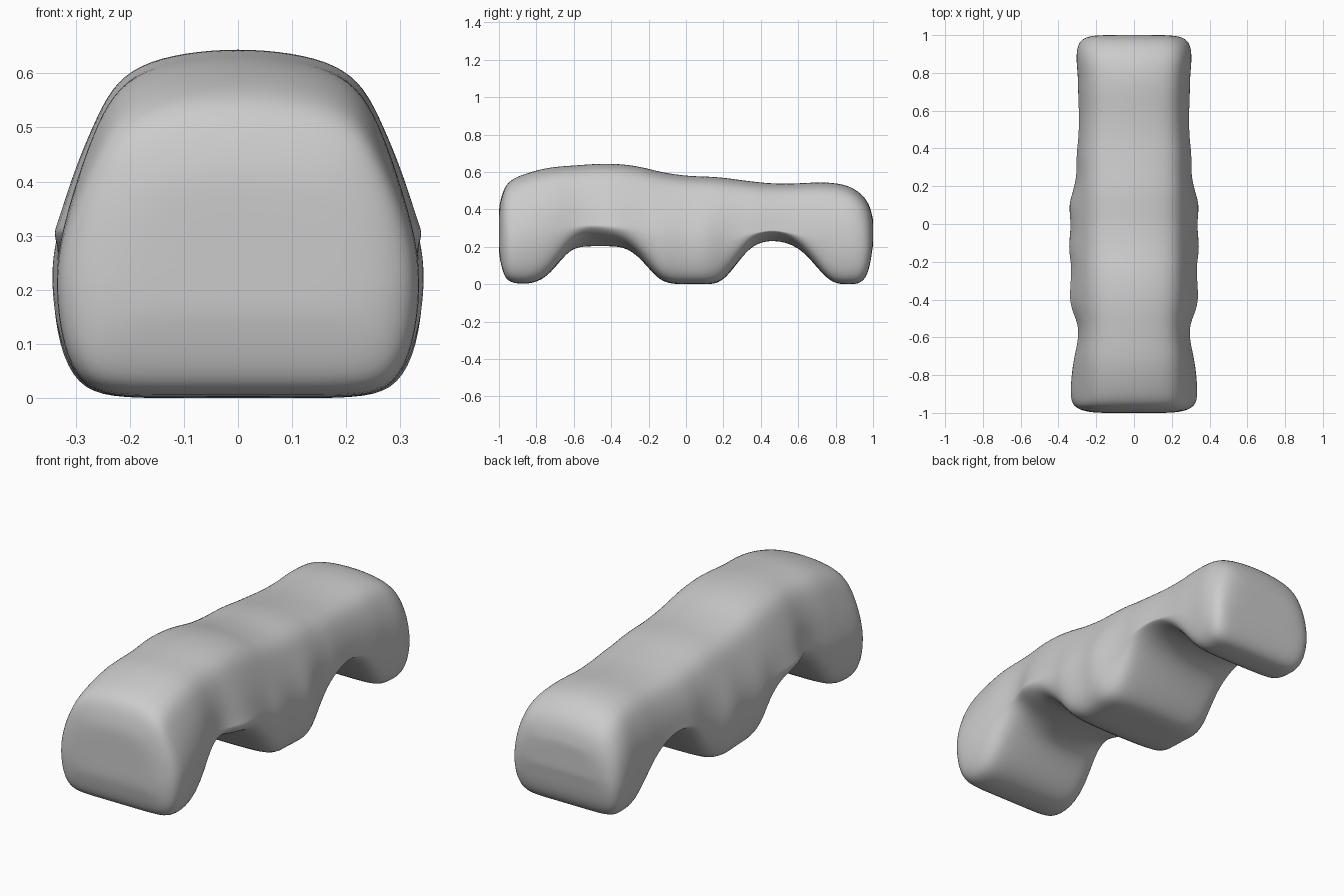
import bpy, bmesh

# Stations along the body: y, top z, bottom z, half width, raised lower edge in arches
STATIONS = [
    (-0.992, 0.45, 0.12, 0.26, 0), (-0.972, 0.52, 0.035, 0.31, 0),
    (-0.93, 0.57, 0.0, 0.34, 0), (-0.79, 0.615, 0.0, 0.33, 0),
    (-0.70, 0.63, 0.085, 0.315, 0.01), (-0.62, 0.635, 0.19, 0.295, 0.05),
    (-0.53, 0.642, 0.20, 0.29, 0.12), (-0.43, 0.648, 0.20, 0.345, 0.09),
    (-0.31, 0.642, 0.20, 0.335, 0.05), (-0.21, 0.622, 0.10, 0.33, 0.03),
    (-0.13, 0.60, 0.0, 0.35, 0.01), (0.00, 0.58, 0.0, 0.33, 0),
    (0.10, 0.578, 0.0, 0.35, 0), (0.19, 0.573, 0.0, 0.315, 0.01),
    (0.28, 0.56, 0.12, 0.30, 0.03), (0.36, 0.55, 0.215, 0.305, 0.05),
    (0.47, 0.538, 0.237, 0.29, 0.06), (0.60, 0.54, 0.205, 0.29, 0.04),
    (0.70, 0.547, 0.09, 0.295, 0.02), (0.78, 0.545, 0.0, 0.295, 0),
    (0.87, 0.53, 0.0, 0.305, 0), (0.94, 0.485, 0.0, 0.30, 0),
    (0.98, 0.43, 0.07, 0.275, 0), (0.995, 0.37, 0.18, 0.23, 0),
]

# Half cross-section: width fraction, height fraction, top to bottom
HALF = [(0, 1), (0.33, 0.988), (0.60, 0.955), (0.77, 0.89), (0.88, 0.78),
        (0.96, 0.65), (1.0, 0.5), (1.01, 0.35), (0.97, 0.16),
        (0.87, 0.04), (0.70, 0), (0.35, 0), (0, 0)]
LOOP = HALF + [(-w, h) for w, h in HALF[-2:0:-1]]
SHOULDER = 0.305  # steady half width of the upper body

bm = bmesh.new()


def ring(y, top, low, half, lift, scale=1.0, shift=0.0):
    # Shoulders run straight; the bulges and arches only affect the lower half
    mid, waist = (top + low) / 2, max(top * 0.5, low + 0.06)
    verts = []
    for w, h in LOOP:
        t = min(1, max(0, (h - 0.45) / 0.3))
        width = half + (min(half, SHOULDER) - half) * t
        if h >= 0.5:
            z = waist + (top - waist) * (h - 0.5) * 2
        else:
            z = low + (waist - low) * h * 2
            z += lift * w * w * (1 - 2 * h) * 0.8
        verts.append(bm.verts.new((width * w * scale, y + shift, mid + (z - mid) * scale)))
    return verts


# Loft the body, with inset rings that close both ends in a gentle bulge
rings = [ring(*STATIONS[0], scale=s, shift=-0.008) for s in (0.35, 0.75)]
rings += [ring(*s) for s in STATIONS]
rings += [ring(*STATIONS[-1], scale=s, shift=0.005) for s in (0.75, 0.35)]
n = len(LOOP)
for a, b in zip(rings, rings[1:]):
    for i in range(n):
        j = (i + 1) % n
        bm.faces.new((a[i], a[j], b[j], b[i]))
bm.faces.new(rings[0])
bm.faces.new(rings[-1][::-1])
bmesh.ops.recalc_face_normals(bm, faces=bm.faces)
for f in bm.faces:
    f.smooth = True

mesh = bpy.data.meshes.new("arched_body")
bm.to_mesh(mesh)
bm.free()
body = bpy.data.objects.new("arched_body", mesh)
bpy.context.collection.objects.link(body)

# Soften the surface
sub = body.modifiers.new("smooth", 'SUBSURF')
sub.levels = sub.render_levels = 2
